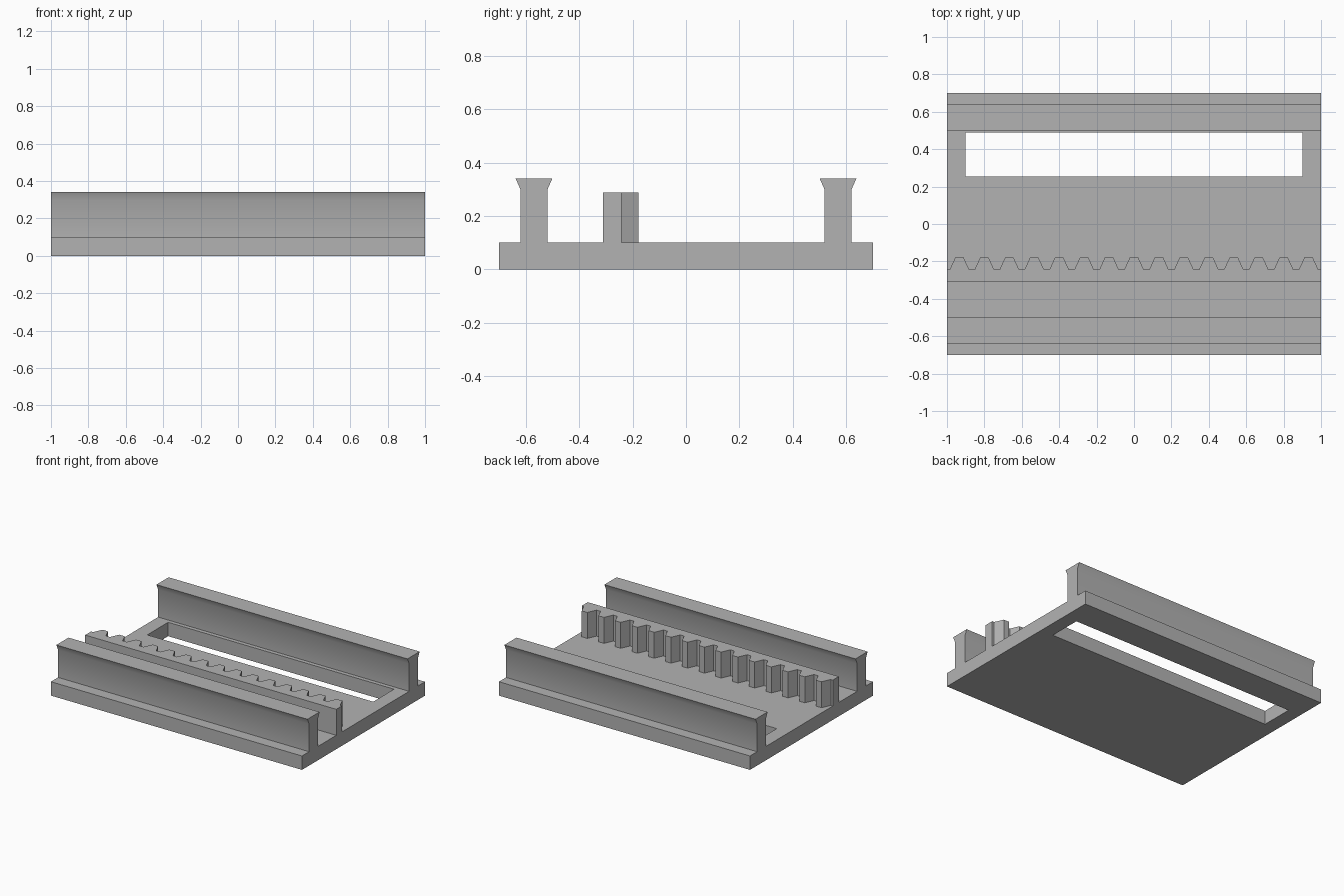
import bpy, bmesh
from math import radians

if "Cube" in bpy.data.objects:
    bpy.data.objects.remove(bpy.data.objects["Cube"])

grey = bpy.data.materials.new("plain grey")
grey.use_nodes = True
GREY = (0.45, 0.45, 0.45, 1)
grey.diffuse_color = GREY
grey.node_tree.nodes["Principled BSDF"].inputs["Base Color"].default_value = GREY

BASE_TOP = 0.1
HALF_Y = 0.7


def extrude(name, points, direction):
    """Make a solid by sweeping a closed flat outline along a direction."""
    bm = bmesh.new()
    face = bm.faces.new([bm.verts.new(p) for p in points])
    swept = bmesh.ops.extrude_face_region(bm, geom=[face])
    verts = [g for g in swept["geom"] if isinstance(g, bmesh.types.BMVert)]
    bmesh.ops.translate(bm, verts=verts, vec=direction)
    bmesh.ops.recalc_face_normals(bm, faces=bm.faces)
    mesh = bpy.data.meshes.new(name)
    bm.to_mesh(mesh)
    bm.free()
    mesh.materials.append(grey)
    obj = bpy.data.objects.new(name, mesh)
    bpy.context.collection.objects.link(obj)
    return obj


def rectangle(x0, x1, y0, y1, z):
    return [(x0, y0, z), (x1, y0, z), (x1, y1, z), (x0, y1, z)]


# Base plate with a long slot cut through it
plate = extrude("base_plate", rectangle(-1, 1, -HALF_Y, HALF_Y, 0), (0, 0, BASE_TOP))
cutter = extrude("slot_cutter", rectangle(-0.9, 0.9, 0.253, 0.49, -0.1), (0, 0, 0.4))
cutter.hide_render = True
cutter.hide_set(True)
cut = plate.modifiers.new("slot", "BOOLEAN")
cut.operation = "DIFFERENCE"
cut.solver = "EXACT"
cut.object = cutter

# Flared rails along the front and back
half = [(0.05, BASE_TOP), (0.05, 0.298), (0.069, 0.341)]
outline = half + [(-y, z) for y, z in reversed(half)]
for name, centre in (("front_rail", -0.569), ("back_rail", 0.569)):
    rail = extrude(name, [(-1, centre + y, z) for y, z in outline], (2, 0, 0))
    bpy.ops.object.select_all(action="DESELECT")
    rail.select_set(True)
    bpy.context.view_layer.objects.active = rail
    bpy.ops.object.shade_smooth_by_angle(angle=radians(30))

# Toothed rack with its teeth facing the back
TEETH = 15
PITCH = 2 / TEETH
ROOT, TIP, BACK = -0.242, -0.178, -0.31
profile = [(-1, BACK), (-1, ROOT)]
for i in range(TEETH):
    x = -1 + (i + 0.5) * PITCH
    profile += [(x - 0.051, ROOT), (x - 0.022, TIP), (x + 0.022, TIP), (x + 0.051, ROOT)]
profile += [(1, ROOT), (1, BACK)]
extrude("toothed_rack", [(x, y, BASE_TOP) for x, y in profile], (0, 0, 0.187))
